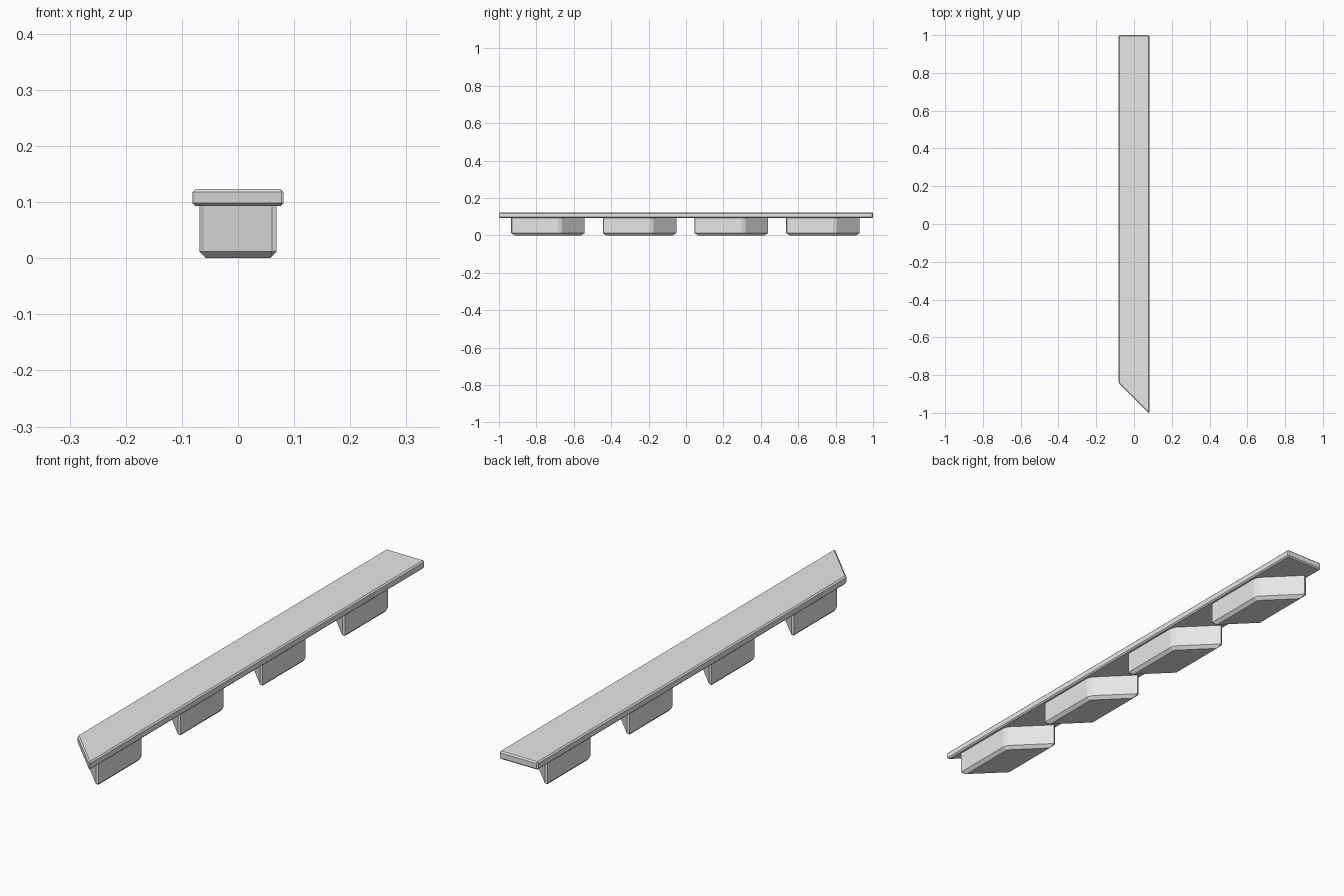
import bpy
import bmesh

cube = bpy.data.objects.get("Cube")
if cube:
    bpy.data.objects.remove(cube, do_unlink=True)

# Single plain grey material
grey = bpy.data.materials.new("light_grey")
grey.use_nodes = True
colour = (0.8, 0.8, 0.8, 1)
grey.diffuse_color = colour
grey.node_tree.nodes["Principled BSDF"].inputs["Base Color"].default_value = colour


def chamfered_prism(name, outline, bottom, top, chamfer):
    """Extrude a flat outline upwards and chamfer every edge."""
    bm = bmesh.new()
    base = bm.faces.new([bm.verts.new((x, y, bottom)) for x, y in outline])
    lid = bmesh.ops.extrude_face_region(bm, geom=[base])["geom"]
    verts = [v for v in lid if isinstance(v, bmesh.types.BMVert)]
    bmesh.ops.translate(bm, verts=verts, vec=(0, 0, top - bottom))
    bmesh.ops.recalc_face_normals(bm, faces=bm.faces)
    bmesh.ops.bevel(bm, geom=bm.edges[:], offset=chamfer, offset_type='OFFSET',
                    segments=1, affect='EDGES', clamp_overlap=True)
    bmesh.ops.recalc_face_normals(bm, faces=bm.faces)
    mesh = bpy.data.meshes.new(name)
    bm.to_mesh(mesh)
    bm.free()
    mesh.materials.append(grey)
    obj = bpy.data.objects.new(name, mesh)
    bpy.context.collection.objects.link(obj)
    return obj


# Long plank, square at the back and mitred at the front
w = 0.081
chamfered_prism("plank", [(w, -1.004), (w, 1), (-w, 1), (-w, -1.004 + 2 * w)],
                0.093, 0.123, 0.005)

# Four slanted blocks underneath, with ends parallel to the mitre
b, half = 0.069, 0.205
for i in range(4):
    y = -0.738 + 0.49 * i
    outline = [(b, y - half), (b, y + half - 2 * b),
               (-b, y + half), (-b, y - half + 2 * b)]
    chamfered_prism(f"block_{i + 1}", outline, 0, 0.11, 0.012)
